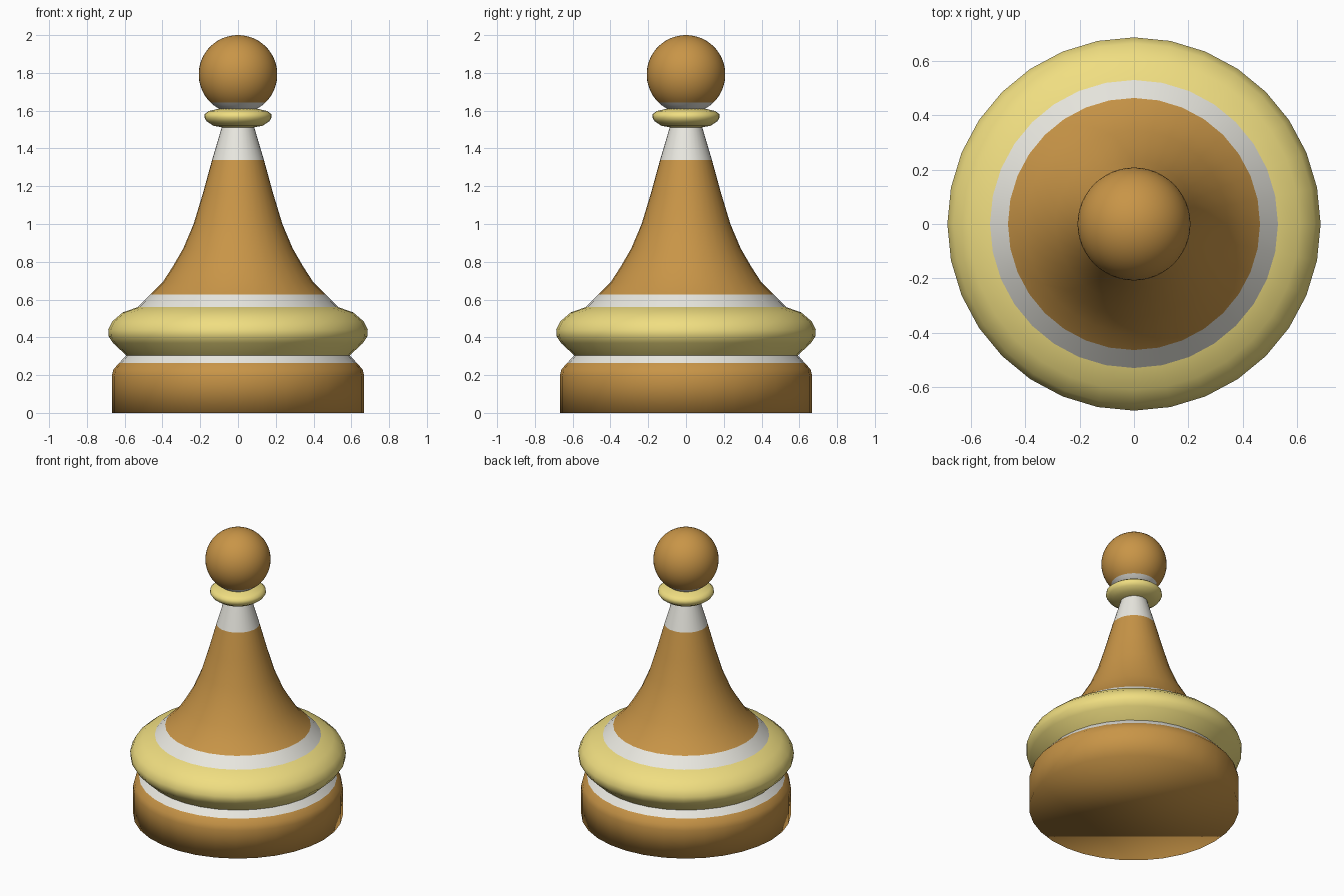
import bpy, bmesh
from math import sin, cos, pi, radians, acos, degrees

if "Cube" in bpy.data.objects:
    bpy.data.objects.remove(bpy.data.objects["Cube"])


def material(name, rgb):
    m = bpy.data.materials.new(name)
    m.diffuse_color = (*rgb, 1)
    m.use_nodes = True
    m.node_tree.nodes["Principled BSDF"].inputs["Base Color"].default_value = m.diffuse_color
    return m


WOOD = material("wood", (0.58, 0.30, 0.063))
WHITE = material("white", (0.82, 0.81, 0.75))
YELLOW = material("yellow", (0.87, 0.73, 0.22))


def lathe(name, profile, mat, sides=32):
    """Revolve (radius, height) points, listed bottom to top, about z."""
    bm = bmesh.new()
    rings = [[bm.verts.new((r * cos(2 * pi * i / sides), r * sin(2 * pi * i / sides), z))
              for i in range(sides)] for r, z in profile]
    for a, b in zip(rings, rings[1:]):
        for i in range(sides):
            j = (i + 1) % sides
            bm.faces.new((a[i], a[j], b[j], b[i]))
    if profile[0][1] == 0:
        bm.faces.new(rings[0][::-1])      # closed underside
    bmesh.ops.remove_doubles(bm, verts=bm.verts, dist=1e-5)
    for f in bm.faces:
        f.smooth = True
    me = bpy.data.meshes.new(name)
    bm.to_mesh(me)
    bm.free()
    me.materials.append(mat)
    ob = bpy.data.objects.new(name, me)
    bpy.context.collection.objects.link(ob)
    return ob


def arc(radius, centre_z, a0, a1, steps):
    """Meridian points of a sphere, from angle a0 to a1 above the equator."""
    angles = [radians(a0 + (a1 - a0) * i / steps) for i in range(steps + 1)]
    return [(radius * cos(a), centre_z + radius * sin(a)) for a in angles]


# Foot and lower white band
lathe("base", [(0.668, 0), (0.668, 0.195), (0.66, 0.23), (0.63, 0.263)], WOOD)
lathe("lower_band", [(0.63, 0.263), (0.592, 0.305)], WHITE)

# Bulging ring
lathe("base_ring", [(0.592, 0.305), (0.662, 0.37), (0.685, 0.405), (0.687, 0.44),
                    (0.665, 0.485), (0.61, 0.532), (0.53, 0.56)], YELLOW)

# Flared body between two white bands
lathe("body_lower_band", [(0.53, 0.56), (0.464, 0.627)], WHITE)
lathe("body", [(0.464, 0.627), (0.40, 0.69), (0.345, 0.775), (0.29, 0.87),
               (0.235, 1.0), (0.185, 1.165), (0.137, 1.34)], WOOD)
lathe("neck_band", [(0.137, 1.34), (0.085, 1.515)], WHITE)

# Collar
lathe("collar", [(0.085, 1.512), (0.13, 1.52), (0.165, 1.543), (0.178, 1.563),
                 (0.176, 1.582), (0.155, 1.598), (0.097, 1.611)], YELLOW)

# Ball head with a white band at its foot
R, CZ = 0.208, 1.792
split = -degrees(acos(0.145 / R))
lathe("head_band", arc(R, CZ, -62, split, 3), WHITE, 48)
lathe("head", arc(R, CZ, split, 90, 22), WOOD, 48)
